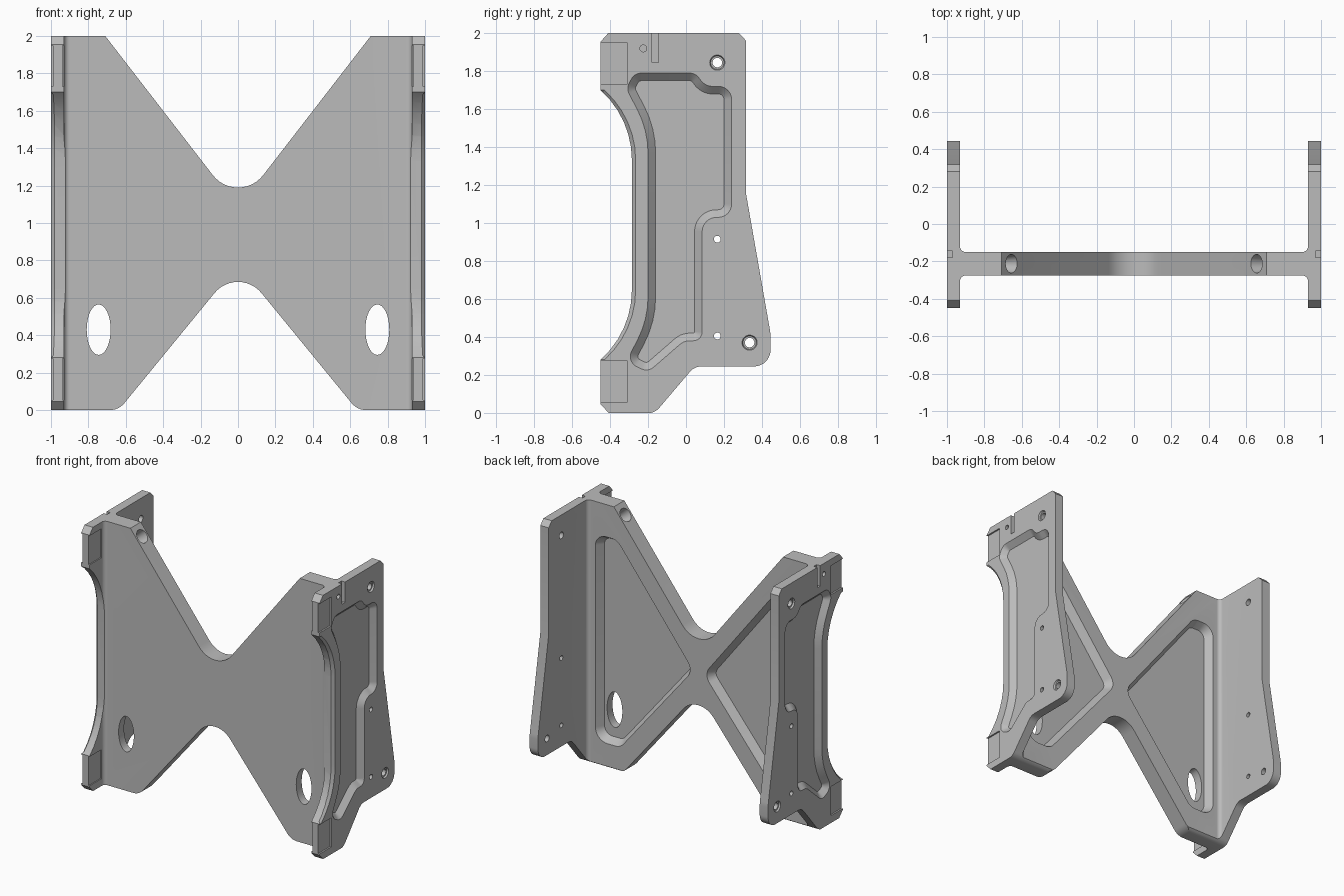
import bpy, bmesh, math
from mathutils import Vector

cube = bpy.data.objects.get("Cube")
if cube:
    bpy.data.objects.remove(cube, do_unlink=True)

metal = bpy.data.materials.new("plain grey")
metal.use_nodes = True
metal.diffuse_color = (0.5, 0.5, 0.5, 1)
metal.node_tree.nodes["Principled BSDF"].inputs["Base Color"].default_value = (0.5, 0.5, 0.5, 1)


def rounded(corners):
    """Outline from corners (a, b) or (a, b, radius), with arcs at the radii."""
    pts = [Vector(c[:2]) for c in corners]
    rad = [c[2] if len(c) > 2 else 0 for c in corners]
    out, n = [], len(pts)
    for i, p in enumerate(pts):
        if not rad[i]:
            out.append(p)
            continue
        j, k = i - 1, (i + 1) % n
        u, v = pts[j] - p, pts[k] - p
        room = min(u.length * (0.5 if rad[j] else 1), v.length * (0.5 if rad[k] else 1))
        u.normalize()
        v.normalize()
        half = u.angle(v) / 2
        t = min(rad[i] / math.tan(half), room * 0.98)
        r = t * math.tan(half)
        centre = p + (u + v).normalized() * r / math.sin(half)
        a, b = p + u * t - centre, p + v * t - centre
        turn = math.pi - 2 * half
        steps = max(3, math.ceil(turn / math.radians(9)))
        for s in range(steps + 1):
            f = s / steps
            w = (a * math.sin((1 - f) * turn) + b * math.sin(f * turn)) / math.sin(turn)
            out.append(centre + w)
    return out


def ellipse(a, b, ra, rb):
    return [Vector((a + ra * math.cos(t * math.pi / 16), b + rb * math.sin(t * math.pi / 16)))
            for t in range(32)]


def box(a0, a1, b0, b1):
    return [Vector(p) for p in ((a0, b0), (a1, b0), (a1, b1), (a0, b1))]


def inset(pts, d):
    """Move every side of an outline inwards by d."""
    n = len(pts)
    area = sum(pts[i - 1].x * pts[i].y - pts[i].x * pts[i - 1].y for i in range(n))
    sign = 1 if area > 0 else -1
    out = []
    for i, p in enumerate(pts):
        e, f = (p - pts[i - 1]).normalized(), (pts[(i + 1) % n] - p).normalized()
        m, k = Vector((-e.y, e.x)) * sign, Vector((-f.y, f.x)) * sign
        out.append(p + (m + k) * d / (1 + m.dot(k)))
    return out


AXES = {"x": lambda p, d: (d, p[0], p[1]),
        "y": lambda p, d: (p[0], d, p[1]),
        "z": lambda p, d: (p[0], p[1], d)}


def loft(name, rings, side=1):
    """Closed solid through matching rings, with faces turned outwards."""
    bm = bmesh.new()
    loops = [[bm.verts.new((c[0] * side, c[1], c[2])) for c in ring] for ring in rings]
    for lo, hi in zip(loops, loops[1:]):
        for i in range(len(lo)):
            bm.faces.new((lo[i - 1], lo[i], hi[i], hi[i - 1]))
    bm.faces.new(loops[0][::-1])
    bm.faces.new(loops[-1])
    bm.normal_update()
    if bm.calc_volume(signed=True) < 0:
        bmesh.ops.reverse_faces(bm, faces=bm.faces[:])
    mesh = bpy.data.meshes.new(name)
    bm.to_mesh(mesh)
    bm.free()
    mesh.materials.append(metal)
    ob = bpy.data.objects.new(name, mesh)
    bpy.context.collection.objects.link(ob)
    return ob


def prism(name, pts, axis, d0, d1, side=1):
    return loft(name, [[AXES[axis](p, d) for p in pts] for d in (d0, d1)], side)


def pocket(name, pts, axis, surface, depth, slope, side=1):
    """Cutter with sloping walls, sunk below a surface that faces +axis."""
    levels = ((pts, surface + 0.05), (pts, surface), (inset(pts, slope), surface - depth))
    return loft(name, [[AXES[axis](p, d) for p in q] for q, d in levels], side)


def volume(mesh):
    bm = bmesh.new()
    bm.from_mesh(mesh)
    v = bm.calc_volume(signed=True)
    bm.free()
    return v


# H-shaped section: two side plates joined by a web with filleted corners
section = rounded([(1, -.6), (1, .6), (.93, .6), (.93, -.15, .03), (-.93, -.15, .03), (-.93, .6),
                   (-1, .6), (-1, -.6), (-.93, -.6), (-.93, -.275, .03), (.93, -.275, .03), (.93, -.6)])
body = prism("bracket_body", section, "z", -0.2, 2.2)


def boolean(cutter, operation="DIFFERENCE"):
    """Apply one cut, taking the first solver that leaves a sound solid."""
    before = volume(body.data)
    mod = body.modifiers.new(cutter.name, "BOOLEAN")
    mod.operation, mod.object = operation, cutter
    for solver in ("EXACT", "MANIFOLD", "FLOAT"):
        mod.solver = solver
        dg = bpy.context.evaluated_depsgraph_get()
        mesh = bpy.data.meshes.new_from_object(body.evaluated_get(dg))
        if 0.4 * before < volume(mesh) < 0.999999 * before:
            body.data = mesh
            break
    body.modifiers.clear()
    bpy.data.objects.remove(cutter, do_unlink=True)


# Side silhouette with the curved front edge
side_outline = rounded([(-.45, .045), (-.405, -.002), (-.165, -.002, .08), (.045, .245, .08),
                        (.445, .245, .09), (.445, .42, .2), (.317, 1.15), (.317, 1.96), (.28, 2),
                        (-.41, 2), (-.45, 1.955), (-.45, 1.7), (-.285, 1.55, .497),
                        (-.285, .43, .497), (-.45, .28)])
boolean(prism("side_outline", side_outline, "x", -1.2, 1.2), "INTERSECT")

# Bow-tie silhouette of the web
bow_tie = rounded([(1.2, 0), (1.2, 2.1), (.787, 2.1), (0, 1.082, .17), (-.787, 2.1), (-1.2, 2.1),
                   (-1.2, 0), (-.638, 0, .1), (0, .779, .162), (.638, 0, .1)])
boolean(prism("bow_tie", bow_tie, "y", -.7, .7), "INTERSECT")

plate_pocket = rounded([(-.2, 1.49, .6), (-.315, 1.71, .06), (-.27, 1.79, .06), (.05, 1.79, .06),
                        (.1, 1.72, .08), (.24, 1.72, .07), (.24, 1.03, .07), (.085, 1.03, .1),
                        (.085, .38, .1), (-.01, .38, .08), (-.2, .215, .06), (-.315, .27, .06), (-.2, .49, .6)])
web_pocket = rounded([(.865, 1.755, .1), (.683, 1.755, .09), (.046, .934, .09),
                      (.656, .19, .09), (.865, .19, .1)])
front_edge = rounded([(-.6, 1.7), (-.43, 1.7), (-.265, 1.55, .497), (-.265, .43, .497),
                      (-.43, .28), (-.6, .28)])

for side in (1, -1):
    # Sloped pockets and the chamfer along the curved front edge
    boolean(pocket("plate_pocket", plate_pocket, "x", 1, .04, .04, side))
    boolean(pocket("web_pocket", web_pocket, "y", -.15, .06, .035, side))
    boolean(pocket("edge_chamfer", front_edge, "x", 1, .02, .02, side))
    # Oval window in the web
    boolean(prism("oval_window", ellipse(.745, .43, .064, .135), "y", -.5, .1, side))
    # Thinned gripping pads, on both faces of the plate
    for z0, z1 in ((.055, .275), (1.73, 1.95)):
        pad = box(-.6, -.31, z0, z1)
        boolean(prism("outer_pad", pad, "x", .988, 1.1, side))
        boolean(prism("inner_pad", pad, "x", .85, .938, side))
    # Slot from the top edge
    boolean(prism("top_slot", box(-.18, -.145, 1.845, 2.1), "x", .97, 1.1, side))
    # Bolt holes, two of them countersunk
    for y, z, r in ((-.225, 1.92, .018), (.165, .915, .018), (.165, .405, .018),
                    (.165, 1.845, .025), (.335, .37, .025)):
        boolean(prism("bolt_hole", ellipse(y, z, r, r), "x", .9, 1.1, side))
        if r > .02:
            boolean(pocket("countersink", ellipse(y, z, .04, .04), "x", 1, .012, .005, side))
    # Blind hole drilled into the sloping upper edge
    along, into = Vector((.612, 0, .791)), Vector((.791, 0, -.612))
    rings = []
    for depth, r in ((-.06, .05), (0, .05), (.11, .035)):
        c = Vector((.655, -.212, 1.93)) + into * depth
        rings.append([c + along * p.x + Vector((0, p.y, 0)) for p in ellipse(0, 0, r, r)])
    boolean(loft("edge_drilling", rings, side))

bpy.ops.object.select_all(action="DESELECT")
body.select_set(True)
bpy.context.view_layer.objects.active = body
bpy.ops.object.shade_smooth_by_angle(angle=math.radians(22))
